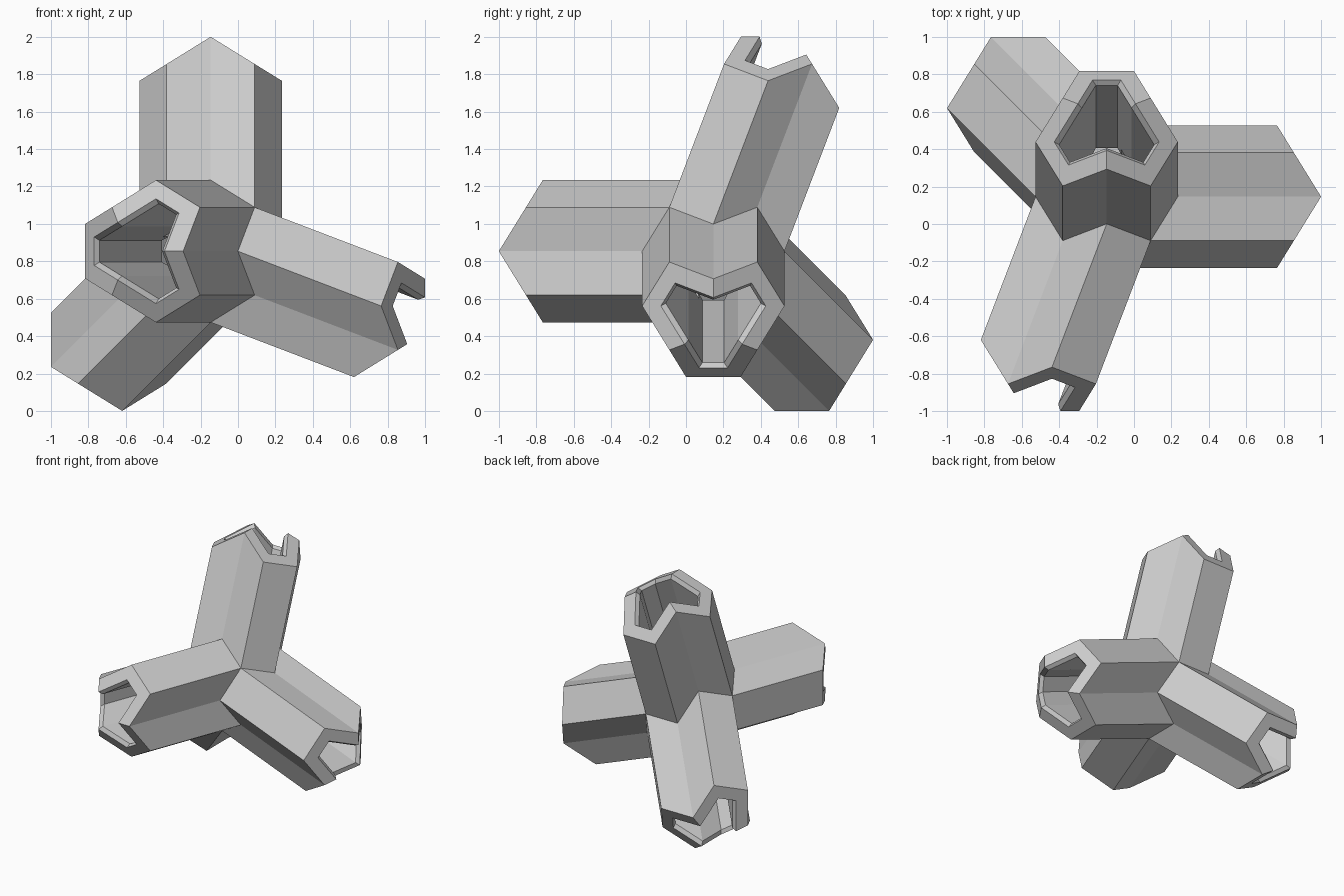
import bpy, bmesh, math
from mathutils import Vector

if "Cube" in bpy.data.objects:
    bpy.data.objects.remove(bpy.data.objects["Cube"])

S = 0.235                        # half side of the cube inside the dodecahedral hub
L = 0.82                         # arm length beyond the hub
PHI = (1 + math.sqrt(5)) / 2
EDGE = 2 * S / PHI
NODE = Vector((-0.146, 0.146, 0.854))

# Hub: the 20 corners of a dodecahedron
hub = [Vector((x, y, z)) * S for x in (-1, 1) for y in (-1, 1) for z in (-1, 1)]
for a in (-1 / PHI, 1 / PHI):
    for b in (-PHI, PHI):
        hub += [Vector(c) * S for c in ((0, a, b), (b, 0, a), (a, b, 0))]

# Four arm directions form a regular tetrahedron among those corners
arms = [Vector(c) * S for c in ((0, 1 / PHI, PHI), (PHI, 0, -1 / PHI),
                                (-1 / PHI, -PHI, 0), (-1, 1, -1))]


def ring(v, d):
    """Nine-point outline of the three pentagons around v, inset by d."""
    near = sorted(hub, key=lambda p: (p - v).length)[1:4]
    if (near[0] - v).cross(near[1] - v).dot(v) < 0:
        near.reverse()
    pts = []
    for i in range(3):
        na, nb = near[i], near[(i + 1) % 3]
        n = (na - v).cross(nb - v)
        if n.dot(v) < 0:
            n = -n
        face = sorted(hub, key=lambda p: -p.dot(n))[:5]
        mid = sum(face, Vector()) / 5
        rest = [p for p in face if min((p - q).length for q in (v, na, nb)) > 1e-4]
        rest.sort(key=lambda p: (p - na).length)
        pts.append(na + (v - na) * d / (EDGE * math.sin(math.radians(72))))
        pts += [c + (mid - c).normalized() * d / math.sin(math.radians(54)) for c in rest]
    return pts


def skin(bm, loops):
    """Bridge successive closed loops of points, return vertex loops."""
    vs = [[bm.verts.new(p + NODE) for p in lp] for lp in loops]
    for a, b in zip(vs, vs[1:]):
        for i in range(9):
            j = (i + 1) % 9
            bm.faces.new((a[i], a[j], b[j], b[i]))
    return vs


def finish(bm, name):
    bmesh.ops.remove_doubles(bm, verts=bm.verts, dist=1e-4)
    bmesh.ops.recalc_face_normals(bm, faces=bm.faces)
    me = bpy.data.meshes.new(name)
    bm.to_mesh(me)
    bm.free()
    ob = bpy.data.objects.new(name, me)
    bpy.context.collection.objects.link(ob)
    return ob


# Solid body: four arms pulled out of the hub, each with a three-pentagon cap
bm = bmesh.new()
for v in arms:
    u = v.normalized()
    base = ring(v, 0)
    rim = skin(bm, [base, [p + u * L for p in base]])[1]
    tip = bm.verts.new(v + u * L + NODE)
    for i in (0, 3, 6):
        bm.faces.new([rim[i], rim[i + 1], rim[i + 2], rim[(i + 3) % 9], tip])
body = finish(bm, "four_way_connector")

# Hollow channels with a bevelled lip, cut through to the centre
for k, v in enumerate(arms):
    u = v.normalized()
    lip, bore = ring(v, 0.095), ring(v, 0.12)
    flat = lambda pts, t: [p - u * p.dot(u) + u * t for p in pts]
    bm = bmesh.new()
    vs = skin(bm, [flat(bore, 0), [p + u * (L - 0.04) for p in bore],
                   [p + u * L for p in lip], flat(lip, 1.6)])
    bm.faces.new(vs[0])
    bm.faces.new(vs[-1])
    cutter = finish(bm, "channel_cutter_%d" % k)
    cutter.hide_render = True
    mod = body.modifiers.new("channel", 'BOOLEAN')
    mod.operation = 'DIFFERENCE'
    mod.solver = 'EXACT'
    mod.object = cutter
    bpy.context.view_layer.objects.active = body
    bpy.ops.object.modifier_apply(modifier=mod.name)
    bpy.data.objects.remove(cutter)
